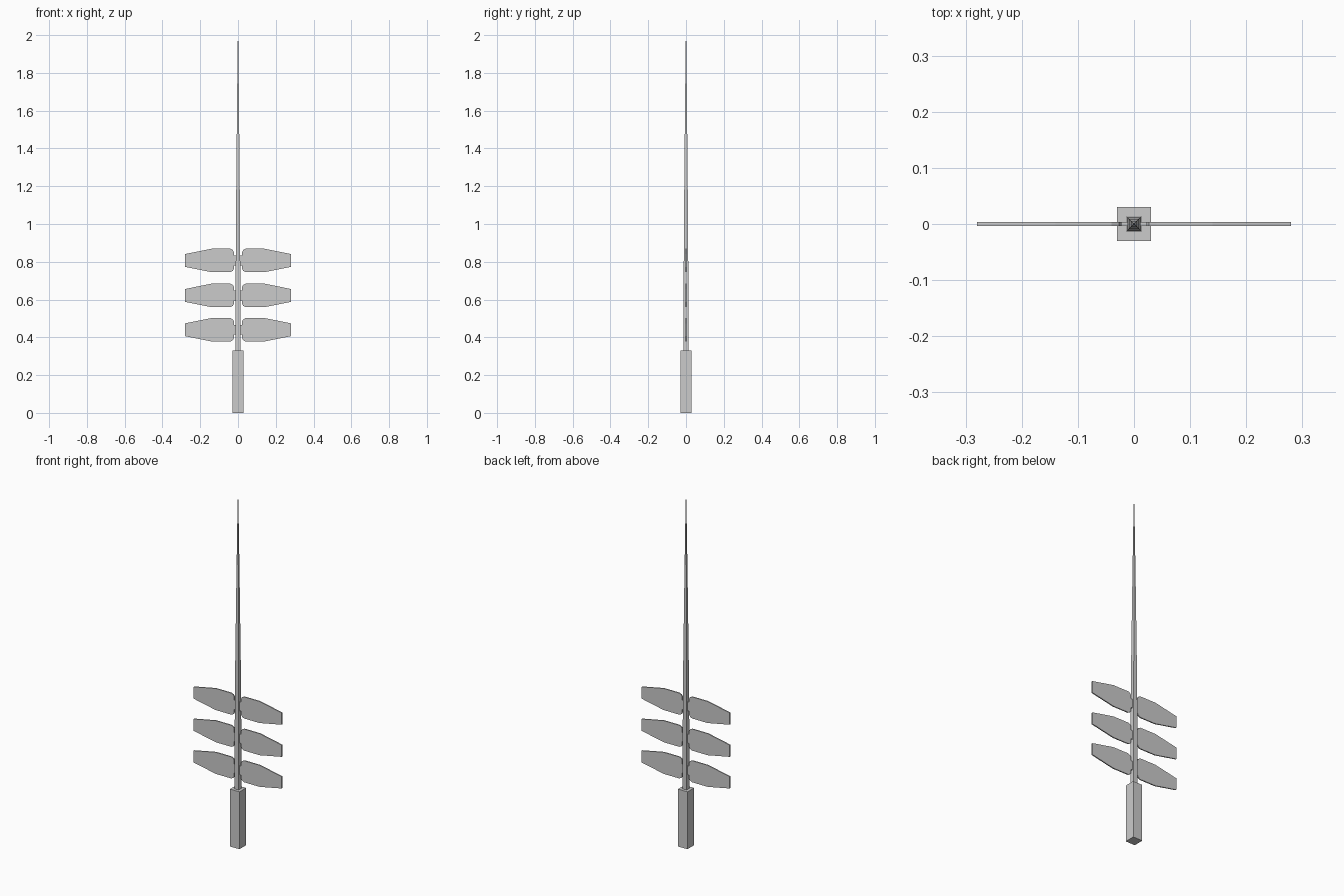
import bpy, bmesh

if "Cube" in bpy.data.objects:
    bpy.data.objects.remove(bpy.data.objects["Cube"])


def finish(name, bm):
    bmesh.ops.recalc_face_normals(bm, faces=bm.faces[:])
    me = bpy.data.meshes.new(name)
    bm.to_mesh(me)
    bm.free()
    ob = bpy.data.objects.new(name, me)
    bpy.context.collection.objects.link(ob)
    return ob


def square_loft(name, sections):
    """Square column through (z, half_width) sections."""
    bm = bmesh.new()
    rings = [[bm.verts.new((sx * h, sy * h, z))
              for sx, sy in ((-1, -1), (1, -1), (1, 1), (-1, 1))]
             for z, h in sections]
    for a, b in zip(rings, rings[1:]):
        for i in range(4):
            j = (i + 1) % 4
            bm.faces.new((a[i], a[j], b[j], b[i]))
    bm.faces.new(rings[0])
    bm.faces.new(rings[-1])
    return finish(name, bm)


def fin(name, side, zc):
    """Flat paddle: half outline (x, half height) mirrored in z, extruded in y."""
    half = [(0.008, 0.026), (0.022, 0.026), (0.022, 0.045), (0.027, 0.055),
            (0.040, 0.062), (0.140, 0.062), (0.280, 0.034)]
    outline = half + [(x, -h) for x, h in reversed(half)]
    t = 0.0032
    bm = bmesh.new()
    face = bm.faces.new([bm.verts.new((side * x, -t, zc + h)) for x, h in outline])
    new = bmesh.ops.extrude_face_region(bm, geom=[face])["geom"]
    bmesh.ops.translate(bm, vec=(0, 2 * t, 0),
                        verts=[v for v in new if isinstance(v, bmesh.types.BMVert)])
    return finish(name, bm)


# Handle block
square_loft("base_block", [(0, 0.03), (0.33, 0.03)])

# Tapering mast
square_loft("mast", [(0.32, 0.0135), (0.93, 0.0115), (1.27, 0.0085),
                     (1.6, 0.0055), (1.93, 0.002), (2.0, 0.0008)])

# Three pairs of fins
for n, zc in enumerate((0.44, 0.622, 0.807), 1):
    for label, side in (("left", -1), ("right", 1)):
        fin(f"fin_{label}_{n}", side, zc)
